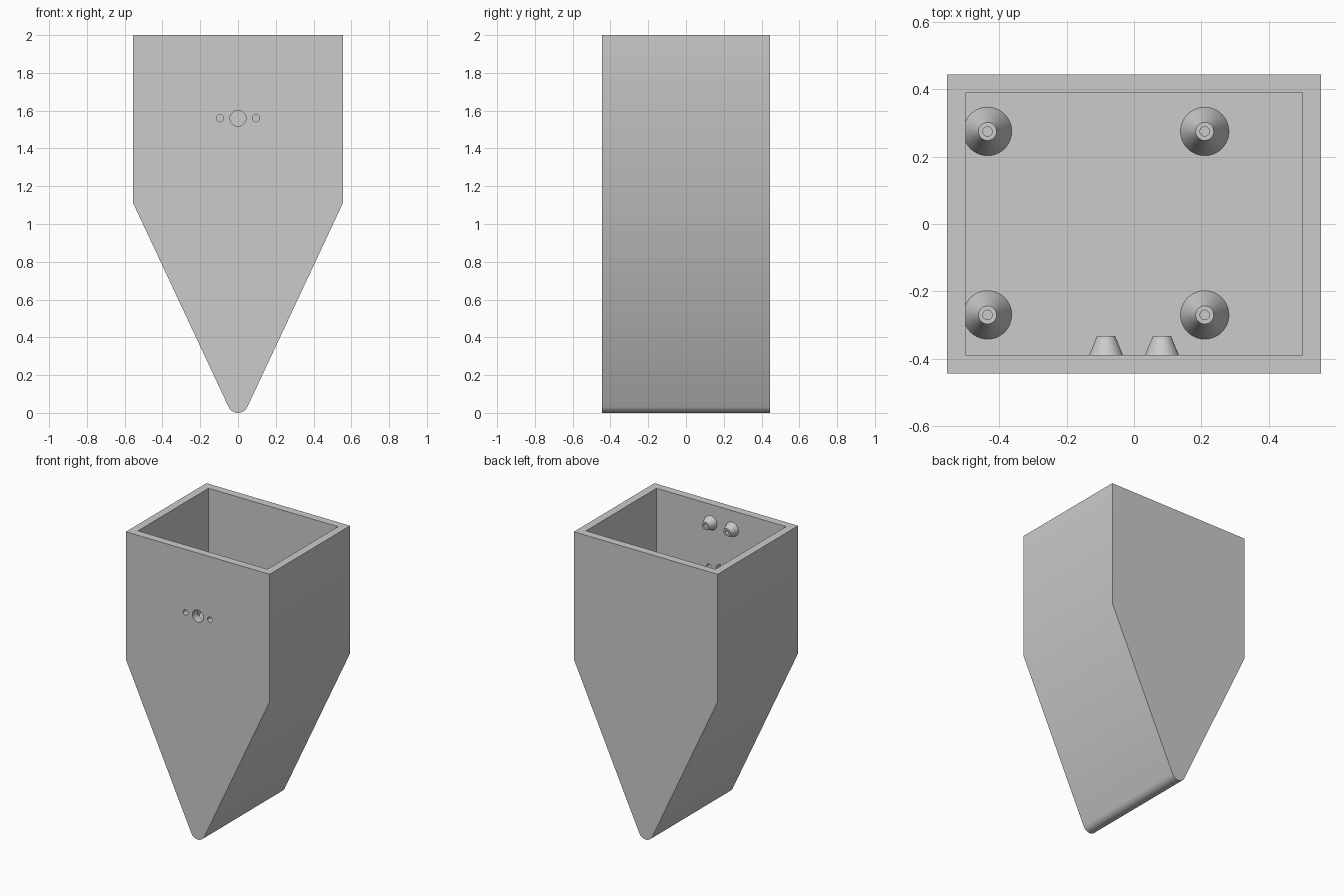
import bpy, bmesh
from math import pi, sin, cos, atan2, acos, hypot
from mathutils import Matrix, Vector

if "Cube" in bpy.data.objects:
    bpy.data.objects.remove(bpy.data.objects["Cube"], do_unlink=True)

HALF_W, HALF_D, HEIGHT, SHOULDER = 0.555, 0.444, 2.0, 1.11
WALL, TIP_R = 0.055, 0.055
IN_W, IN_D = HALF_W - WALL, HALF_D - WALL

grey = bpy.data.materials.new("plain grey")
grey.use_nodes = True
grey.diffuse_color = (0.6, 0.6, 0.6, 1)
grey.node_tree.nodes["Principled BSDF"].inputs["Base Color"].default_value = (0.6, 0.6, 0.6, 1)


def finish(name, bm):
    bmesh.ops.recalc_face_normals(bm, faces=bm.faces)
    mesh = bpy.data.meshes.new(name)
    bm.to_mesh(mesh)
    bm.free()
    mesh.materials.append(grey)
    obj = bpy.data.objects.new(name, mesh)
    bpy.context.collection.objects.link(obj)
    return obj


def select(obj):
    bpy.ops.object.select_all(action="DESELECT")
    obj.select_set(True)
    bpy.context.view_layer.objects.active = obj


def smooth(obj):
    select(obj)
    bpy.ops.object.shade_smooth_by_angle(angle=pi / 6)


def cut(target, cutter):
    cutter.hide_render = True
    mod = target.modifiers.new("cut", "BOOLEAN")
    mod.operation, mod.solver, mod.object = "DIFFERENCE", "EXACT", cutter
    select(target)
    bpy.ops.object.modifier_apply(modifier=mod.name)
    bpy.data.objects.remove(cutter, do_unlink=True)


# Body: square shoulders tapering to a rounded keel, extruded front to back
rise = SHOULDER - TIP_R
tangent = atan2(rise, HALF_W) - acos(TIP_R / hypot(HALF_W, rise))
steps = 20
arc = [tangent + (-pi - 2 * tangent) * i / steps for i in range(steps + 1)]
outline = [(-HALF_W, SHOULDER), (-HALF_W, HEIGHT), (HALF_W, HEIGHT), (HALF_W, SHOULDER)]
outline += [(TIP_R * cos(a), TIP_R + TIP_R * sin(a)) for a in arc]
bm = bmesh.new()
face = bm.faces.new([bm.verts.new((x, -HALF_D, z)) for x, z in outline])
new = bmesh.ops.extrude_face_region(bm, geom=[face])["geom"]
bmesh.ops.translate(bm, vec=(0, 2 * HALF_D, 0),
                    verts=[v for v in new if isinstance(v, bmesh.types.BMVert)])
body = finish("body", bm)

# Open compartment with a flat floor
bm = bmesh.new()
bmesh.ops.create_cube(bm, size=2, matrix=Matrix.Translation((0, 0, SHOULDER + 1))
                      @ Matrix.Diagonal((IN_W, IN_D, 1, 1)))
cut(body, finish("compartment_cutter", bm))

# Three round holes through the front wall
for x, radius in ((-0.095, 0.019), (0, 0.042), (0.095, 0.019)):
    bm = bmesh.new()
    bmesh.ops.create_cone(bm, cap_ends=True, segments=32, radius1=radius, radius2=radius,
                          depth=0.2, matrix=Matrix.Translation((x, -HALF_D, 1.56))
                          @ Matrix.Rotation(pi / 2, 4, "X"))
    cut(body, finish("hole_cutter", bm))
smooth(body)


def standoff(name, location, base_r, height, turn=0):
    """Tapered post with a blind screw hole, turned from one profile."""
    profile = [(0, 0), (base_r, 0), (0.027, height), (0.014, height),
               (0.014, height * 0.1), (0, height * 0.1)]
    bm = bmesh.new()
    verts = [bm.verts.new((r, 0, z)) for r, z in profile]
    edges = [bm.edges.new(pair) for pair in zip(verts, verts[1:])]
    bmesh.ops.spin(bm, geom=verts + edges, cent=(0, 0, 0), axis=(0, 0, 1),
                   angle=2 * pi, steps=40)
    bmesh.ops.remove_doubles(bm, verts=bm.verts, dist=0.0001)
    bm.transform(Matrix.Translation(Vector(location)) @ Matrix.Rotation(turn, 4, "X"))
    smooth(finish(name, bm))


# Four posts on the floor, two on the inside of the front wall
for side, x in (("right", -0.435), ("left", 0.21)):
    for end, y in (("front", -0.27), ("back", 0.275)):
        standoff(f"floor_post_{end}_{side}", (x, y, SHOULDER), 0.072, 0.11)
for side, x in (("right", -0.083), ("left", 0.083)):
    standoff(f"wall_post_{side}", (x, -IN_D, 1.87), 0.05, 0.056, -pi / 2)
